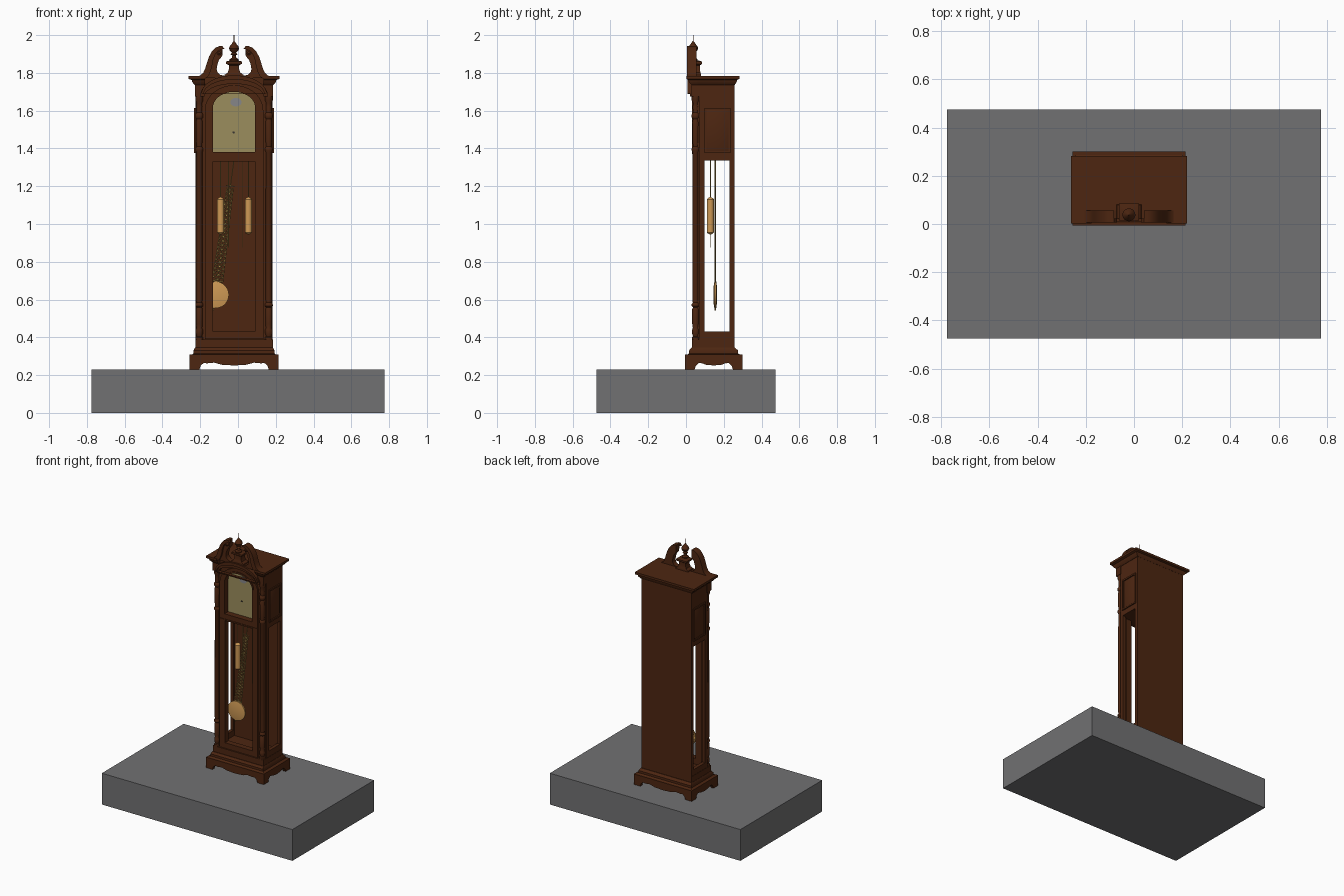
import bpy, bmesh, math
from mathutils import Matrix, Vector

if "Cube" in bpy.data.objects:
    bpy.data.objects.remove(bpy.data.objects["Cube"])

CX = -0.021  # the clock stands slightly left of the slab centre


def mat(name, r, g, b):
    m = bpy.data.materials.new(name)
    m.diffuse_color = (r, g, b, 1)
    m.use_nodes = True
    m.node_tree.nodes["Principled BSDF"].inputs["Base Color"].default_value = m.diffuse_color
    return m


WOOD = mat("dark_walnut", 0.074, 0.019, 0.0055)
GOLD = mat("polished_brass", 0.62, 0.32, 0.09)
LATT = mat("pale_brass", 0.42, 0.27, 0.07)
DIAL = mat("dial_olive_gold", 0.33, 0.27, 0.11)
MOON = mat("moon_grey", 0.24, 0.24, 0.25)
GREY = mat("slab_grey", 0.165, 0.165, 0.17)
DARK = mat("dark_steel", 0.04, 0.035, 0.03)


def finish(name, bm, m, off=CX, matrix=None):
    if matrix:
        bm.transform(matrix)
    bmesh.ops.translate(bm, verts=bm.verts, vec=(off, 0, 0))
    bmesh.ops.recalc_face_normals(bm, faces=bm.faces)
    me = bpy.data.meshes.new(name)
    bm.to_mesh(me)
    bm.free()
    me.materials.append(m)
    ob = bpy.data.objects.new(name, me)
    bpy.context.collection.objects.link(ob)
    return ob


def stack(name, rings, m=WOOD, off=CX):
    """Loft of rectangles, each ring = (x0, x1, y0, y1, z)."""
    bm = bmesh.new()
    loops = [[bm.verts.new(p) for p in ((a, c, z), (b, c, z), (b, d, z), (a, d, z))]
             for a, b, c, d, z in rings]
    bm.faces.new(loops[0])
    bm.faces.new(loops[-1])
    for p, q in zip(loops, loops[1:]):
        for i in range(4):
            bm.faces.new((p[i], p[(i + 1) % 4], q[(i + 1) % 4], q[i]))
    return finish(name, bm, m, off)


def box(name, x0, x1, y0, y1, z0, z1, m=WOOD, off=CX):
    x0, x1 = min(x0, x1), max(x0, x1)
    return stack(name, [(x0, x1, y0, y1, z0), (x0, x1, y0, y1, z1)], m, off)


def lathe(name, prof, x, y, m=WOOD, n=16, matrix=None):
    """Turned part, prof = (radius, z)."""
    bm = bmesh.new()
    loops = [[bm.verts.new((x + r * math.cos(t * math.tau / n), y + r * math.sin(t * math.tau / n), z))
              for t in range(n)] for r, z in prof]
    bm.faces.new(loops[0])
    bm.faces.new(loops[-1])
    for p, q in zip(loops, loops[1:]):
        for i in range(n):
            bm.faces.new((p[i], p[(i + 1) % n], q[(i + 1) % n], q[i]))
    return finish(name, bm, m, matrix=matrix)


def prism(name, outlines, a, b, m=WOOD, side=False):
    """Filled outline (with holes) in xz, or yz if side, spanning depth a..b."""
    cu = bpy.data.curves.new(name, 'CURVE')
    cu.dimensions, cu.fill_mode, cu.extrude = '2D', 'BOTH', abs(b - a) / 2
    for pts in outlines:
        sp = cu.splines.new('POLY')
        sp.points.add(len(pts) - 1)
        for p, (u, v) in zip(sp.points, pts):
            p.co = (u, v, 0, 1)
        sp.use_cyclic_u = True
    tmp = bpy.data.objects.new(name + "_tmp", cu)
    me = bpy.data.meshes.new_from_object(tmp)
    bpy.data.objects.remove(tmp)
    bm = bmesh.new()
    bm.from_mesh(me)
    bpy.data.meshes.remove(me)
    bmesh.ops.remove_doubles(bm, verts=bm.verts, dist=1e-5)
    mid = (a + b) / 2
    if side:
        M = Matrix(((0, 0, 1, mid), (1, 0, 0, 0), (0, 1, 0, 0), (0, 0, 0, 1)))
    else:
        M = Matrix(((1, 0, 0, 0), (0, 0, -1, mid), (0, 1, 0, 0), (0, 0, 0, 1)))
    return finish(name, bm, m, matrix=M)


def arch(hw, z0, spring, top, n=24):
    """Outline with a half-ellipse head."""
    return [(-hw, z0), (hw, z0)] + [(hw * math.cos(math.pi * i / n),
            spring + (top - spring) * math.sin(math.pi * i / n)) for i in range(n + 1)]


def rect(x0, x1, z0, z1):
    return [(x0, z0), (x1, z0), (x1, z1), (x0, z1)]


# slab
box("slab", -0.775, 0.775, -0.475, 0.475, 0, 0.23, GREY, 0)

# bracket-foot base: shaped apron on four sides
def apron(c, h):
    half = [(h, 0.308), (h, 0.231), (h - 0.052, 0.231), (h - 0.058, 0.25), (h - 0.075, 0.265),
            (h - 0.09, 0.262), (h * 0.45, 0.266), (h * 0.28, 0.255), (0, 0.251)]
    return [(c + u, v) for u, v in half] + [(c - u, v) for u, v in half[-2::-1]]

for nm, y in (("front", -0.006), ("back", 0.278)):
    prism(nm + "_apron", [apron(0, 0.235)], y, y + 0.022)
for s in (-1, 1):
    prism("side_apron", [apron(0.147, 0.153)], s * 0.213, s * 0.235, side=True)
box("base_floor", -0.23, 0.23, 0, 0.295, 0.275, 0.307)
stack("base_moulding", [(-h, h, a, b, z) for h, a, b, z in (
    (0.228, 0.002, 0.29, 0.306), (0.215, 0.016, 0.276, 0.314), (0.215, 0.016, 0.276, 0.33),
    (0.207, 0.028, 0.26, 0.345))])
box("trunk_plinth", -0.205, 0.205, 0.032, 0.256, 0.343, 0.388)

# trunk and hood carcass
box("back_panel", -0.2, 0.2, 0.242, 0.256, 0.31, 1.76)
box("seat_board", -0.19, 0.19, 0.07, 0.245, 1.336, 1.36)
for s in (-1, 1):
    prism("side_frame", [rect(0.07, 0.256, 0.385, 1.75), rect(0.098, 0.23, 0.43, 1.336)],
          s * 0.178, s * 0.203, side=True)
    xs = sorted((s * 0.2, s * 0.211))
    prism("side_panel_frame", [rect(0.098, 0.236, 1.375, 1.615), rect(0.108, 0.226, 1.387, 1.603)],
          s * 0.2, s * 0.211, side=True)
    # raised field of the side panel
    pan = [(s * 0.2, 0.108, 0.226, 1.387, 1.603), (s * 0.203, 0.108, 0.226, 1.387, 1.603),
           (s * 0.21, 0.124, 0.21, 1.405, 1.585)]
    bm = bmesh.new()
    rings = [[bm.verts.new((x, y, z)) for y, z in ((a, c), (b, c), (b, d), (a, d))] for x, a, b, c, d in pan]
    for p, q in zip(rings, rings[1:]):
        for i in range(4):
            bm.faces.new((p[i], p[(i + 1) % 4], q[(i + 1) % 4], q[i]))
    bm.faces.new(rings[0])
    bm.faces.new(rings[-1])
    finish("side_raised_panel", bm, WOOD)

# front board, door and arch mouldings
hole = arch(0.112, 1.38, 1.615, 1.70)
window = rect(-0.112, 0.112, 0.43, 1.336)
prism("front_board", [rect(-0.18, 0.18, 0.385, 1.775), hole, window], 0.05, 0.08)
prism("door", [arch(0.155, 0.39, 1.60, 1.735), hole, window], 0.038, 0.052)
prism("dial_trim", [arch(0.122, 1.37, 1.617, 1.712), hole], 0.033, 0.04)
prism("door_rail", [rect(-0.155, 0.155, 1.33, 1.34)], 0.034, 0.04)
prism("hood_arch", [arch(0.18, 1.675, 1.676, 1.785), arch(0.157, 1.674, 1.675, 1.742)], 0.022, 0.055)
prism("hood_arch_bead", [arch(0.172, 1.69, 1.691, 1.787), arch(0.16, 1.688, 1.689, 1.765)], 0.008, 0.03)

# corner columns
col = [(0.02, 0.386), (0.02, 0.40), (0.014, 0.405), (0.019, 0.42), (0.019, 0.44), (0.015, 0.45),
       (0.018, 0.47), (0.018, 0.55), (0.014, 0.558), (0.021, 0.565), (0.021, 0.575), (0.015, 0.585),
       (0.017, 0.60), (0.016, 1.38), (0.021, 1.39), (0.021, 1.40), (0.014, 1.41), (0.017, 1.44),
       (0.018, 1.54), (0.014, 1.555), (0.021, 1.565), (0.021, 1.58), (0.014, 1.59), (0.016, 1.62),
       (0.014, 1.64), (0.021, 1.655), (0.021, 1.677)]
for s in (-1, 1):
    lathe("corner_column", col, s * 0.184, 0.051, n=20)
    box("column_backing", s * 0.165, s * 0.195, 0.06, 0.09, 0.385, 1.68)
    box("frieze_block", s * 0.157, s * 0.207, 0.03, 0.08, 1.675, 1.745)
    # cornice return in front of each end
    a, b = (-1, 0) if s < 0 else (0, 1)
    stack("cornice_end", [(min(s * i, s * o), max(s * i, s * o), y, 0.06, z) for i, o, y, z in (
        (0.155, 0.207, 0.03, 1.735), (0.155, 0.222, 0.015, 1.752), (0.155, 0.224, 0.012, 1.762),
        (0.155, 0.24, 0.002, 1.768), (0.155, 0.24, 0.002, 1.784))])
stack("cornice", [(-h, h, 0.045, b, z) for h, b, z in (
    (0.205, 0.257, 1.735), (0.222, 0.268, 1.752), (0.224, 0.27, 1.762), (0.24, 0.282, 1.768),
    (0.24, 0.282, 1.784))])

# swan-neck pediment
outer = [(0.205, 1.775), (0.18, 1.786), (0.163, 1.80), (0.152, 1.825), (0.143, 1.855), (0.133, 1.885),
         (0.118, 1.912), (0.1, 1.932), (0.08, 1.941), (0.062, 1.942)]
inner = [(0.062, 1.892), (0.07, 1.88), (0.08, 1.868), (0.088, 1.845), (0.092, 1.82), (0.088, 1.803),
         (0.074, 1.79), (0.05, 1.784), (0.05, 1.77)]
strip = [(x - 0.028 * (0.4 + 0.6 * min(1, (1.95 - z) / 0.1)), z - 0.016) for x, z in outer[1:]]
for s in (-1, 1):
    prism("swan_neck", [[(s * x, z) for x, z in outer + inner]], 0.02, 0.056)
    prism("swan_neck_moulding", [[(s * x, z) for x, z in outer + strip[::-1]]], 0.006, 0.022)
    lathe("swan_neck_rosette", [(0.014, -0.007), (0.014, 0.004), (0.006, 0.01)], 0, 0, n=16,
          matrix=Matrix.Translation((s * 0.078, 0.016, 1.908)) @ Matrix.Rotation(math.pi / 2, 4, 'X'))

# finial and its pedestal
stack("finial_pedestal", [(-h, h, 0.05 - d, 0.05 + d, z) for h, d, z in (
    (0.055, 0.03, 1.775), (0.05, 0.03, 1.79), (0.033, 0.026, 1.802), (0.027, 0.024, 1.82),
    (0.027, 0.024, 1.84), (0.042, 0.036, 1.848), (0.042, 0.036, 1.86), (0.02, 0.016, 1.866))])
lathe("finial", [(0.022, 1.862), (0.024, 1.872), (0.012, 1.88), (0.009, 1.892), (0.018, 1.898),
                 (0.011, 1.906), (0.022, 1.918), (0.027, 1.93), (0.022, 1.942), (0.012, 1.954),
                 (0.006, 1.964), (0.002, 1.968), (0.0015, 2.0)], 0, 0.038)

# dial with moon and arbor hole
prism("dial", [arch(0.118, 1.37, 1.615, 1.708)], 0.076, 0.082, DIAL)
disc = lambda x, z, r, q=1: [(x + r * math.cos(i * math.tau / 20), z + r * q * math.sin(i * math.tau / 20))
                             for i in range(20)]
prism("moon", [disc(0.01, 1.645, 0.03, 0.75)], 0.073, 0.077, MOON)
prism("arbor_hole", [disc(-0.002, 1.485, 0.006)], 0.073, 0.077, DARK)

# weights on their chains
for x in (-0.071, 0.076):
    lathe("weight", [(0.004, 0.945), (0.014, 0.95), (0.019, 0.956), (0.019, 1.13), (0.014, 1.136),
                     (0.004, 1.142)], x, 0.129, GOLD, 24)
    lathe("weight_chain", [(0.0025, 1.14), (0.0025, 1.345)], x, 0.129, LATT, 6)
for x in (-0.029, 0.046):
    lathe("loose_chain", [(0.0022, 0.875), (0.0022, 1.345)], x, 0.129, LATT, 6)

# swinging pendulum, built hanging from the origin and tilted
SW = Matrix.Translation((0.005, 0.155, 1.38)) @ Matrix.Rotation(math.atan(0.1357), 4, 'Y')


def rods(name, pairs, r, m):
    bm = bmesh.new()
    for p, q in pairs:
        p, q = Vector((p[0], 0, p[1])), Vector((q[0], 0, q[1]))
        d = q - p
        M = Matrix.Translation((p + q) / 2) @ d.to_track_quat('Z', 'Y').to_matrix().to_4x4()
        bmesh.ops.create_cone(bm, cap_ends=True, segments=6, radius1=r, radius2=r, depth=d.length, matrix=M)
    finish(name, bm, m, matrix=SW)


N = 22
lev = [-0.19 - 0.5 * i / N for i in range(N + 1)]
wid = [0.016 + 0.012 * i / N for i in range(N + 1)]
pairs = []
for i in range(N):
    for s in (-1, 1):
        pairs += [((s * wid[i], lev[i]), (s * wid[i + 1], lev[i + 1])),
                  ((s * wid[i], lev[i]), (-s * wid[i + 1], lev[i + 1]))]
rods("pendulum_lattice", pairs, 0.0028, LATT)
rods("pendulum_rod", [((0, 0), (0, -0.845)), ((-0.022, -0.18), (0.022, -0.18)),
                      ((-0.03, -0.69), (0.03, -0.69))], 0.003, LATT)
lathe("pendulum_bob", [(0.05, -0.008), (0.062, -0.006), (0.064, -0.007), (0.07, -0.005), (0.07, 0.005),
                       (0.062, 0.006), (0.04, 0.01)], 0, 0, GOLD, 40,
      matrix=SW @ Matrix.Translation((0, 0, -0.762)) @ Matrix.Rotation(math.pi / 2, 4, 'X'))

# smooth the rounded parts, keep edges sharp
bpy.ops.object.select_all(action='SELECT')
bpy.context.view_layer.objects.active = bpy.context.collection.objects[0]
bpy.ops.object.shade_smooth_by_angle(angle=math.radians(35))
